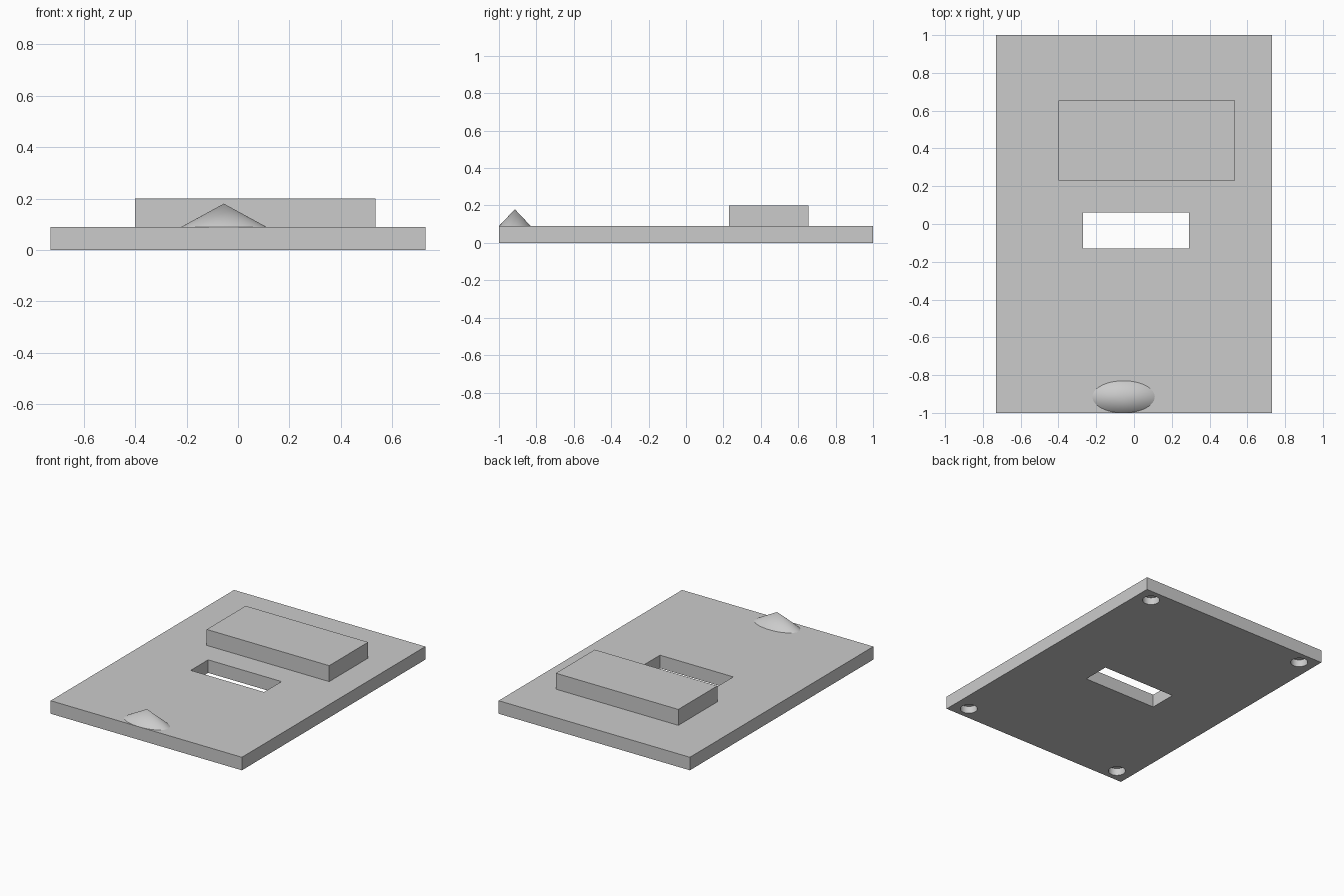
import bpy
import math

default = bpy.data.objects.get("Cube")
if default:
    bpy.data.objects.remove(default, do_unlink=True)

THICK = 0.09

grey = bpy.data.materials.new("plain grey")
grey.use_nodes = True
COLOUR = (0.6, 0.6, 0.6, 1)
grey.diffuse_color = COLOUR
grey.node_tree.nodes["Principled BSDF"].inputs["Base Color"].default_value = COLOUR


def finish(name, scale=(1, 1, 1)):
    ob = bpy.context.object
    ob.name = name
    ob.scale = scale
    bpy.ops.object.transform_apply(location=False, rotation=False, scale=True)
    ob.data.materials.append(grey)
    return ob


def box(name, x0, x1, y0, y1, z0, z1):
    bpy.ops.mesh.primitive_cube_add(
        size=1, location=((x0 + x1) / 2, (y0 + y1) / 2, (z0 + z1) / 2))
    return finish(name, (x1 - x0, y1 - y0, z1 - z0))


def cut(target, cutter):
    mod = target.modifiers.new("cut", 'BOOLEAN')
    mod.operation = 'DIFFERENCE'
    mod.solver = 'EXACT'
    mod.object = cutter
    bpy.context.view_layer.objects.active = target
    bpy.ops.object.modifier_apply(modifier=mod.name)
    bpy.data.objects.remove(cutter, do_unlink=True)


def smooth(ob):
    bpy.ops.object.select_all(action='DESELECT')
    ob.select_set(True)
    bpy.context.view_layer.objects.active = ob
    bpy.ops.object.shade_smooth_by_angle(angle=math.radians(30))


# Base plate with a rectangular slot through it
plate = box("base_plate", -0.73, 0.73, -1, 1, 0, THICK)
cut(plate, box("slot_cutter", -0.27, 0.29, -0.13, 0.06, -0.1, 0.2))

# Blind round sockets near the four corners of the underside
SOCKET = 0.05
for sx in (-1, 1):
    for sy in (-1, 1):
        bpy.ops.mesh.primitive_cylinder_add(
            vertices=32, radius=0.055, depth=2 * SOCKET,
            location=(sx * 0.62, sy * 0.91, 0))
        cut(plate, finish("socket_cutter"))
smooth(plate)

# Raised block towards the back
box("raised_block", -0.40, 0.535, 0.23, 0.655, THICK, 0.2)

# Flattened cone at the front edge
bpy.ops.mesh.primitive_cone_add(
    vertices=48, radius1=1, radius2=0, depth=1, location=(-0.055, -0.915, THICK + 0.045))
smooth(finish("oval_cone", (0.165, 0.085, 0.09)))
